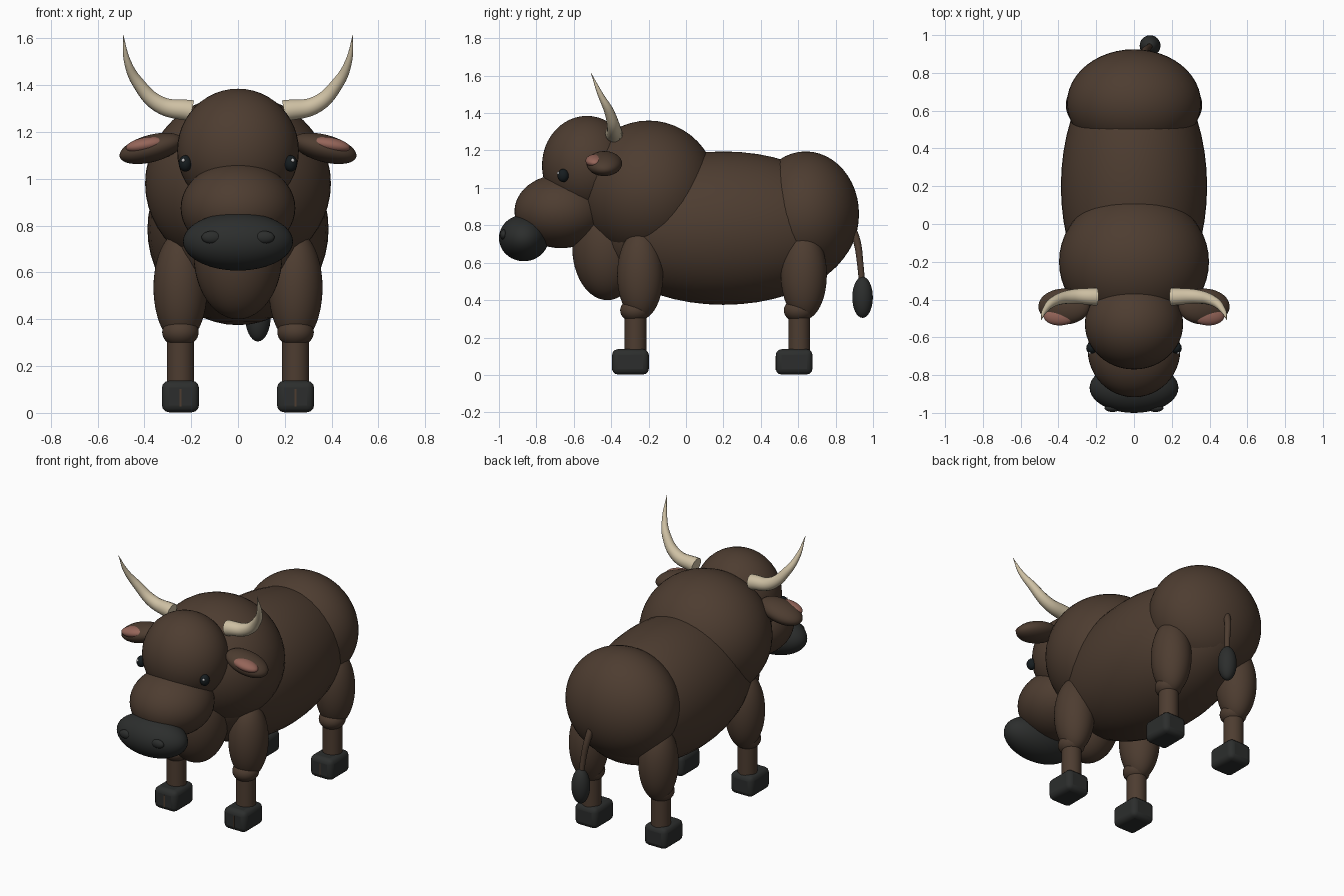
import bpy
from math import radians

if "Cube" in bpy.data.objects:
    bpy.data.objects.remove(bpy.data.objects["Cube"])


def material(name, rgb):
    m = bpy.data.materials.new(name)
    m.diffuse_color = (*rgb, 1)
    m.use_nodes = True
    m.node_tree.nodes["Principled BSDF"].inputs["Base Color"].default_value = m.diffuse_color
    return m


HIDE = material("hide_brown", (0.075, 0.046, 0.030))
DARK = material("dark_grey", (0.025, 0.027, 0.026))
EYE = material("eye_black", (0.008, 0.012, 0.014))
HORN = material("horn_cream", (0.62, 0.53, 0.37))
PINK = material("ear_pink", (0.30, 0.13, 0.10))
WHITE = material("glint_white", (0.9, 0.9, 0.9))


def finish(name, mat):
    ob = bpy.context.object
    ob.name = name
    ob.data.materials.append(mat)
    bpy.ops.object.shade_smooth_by_angle(angle=radians(40))
    return ob


def blob(name, loc, radii, mat=HIDE, tilt=0, seg=48):
    bpy.ops.mesh.primitive_uv_sphere_add(segments=seg, ring_count=seg // 2, location=loc,
                                         rotation=(0, radians(tilt), 0))
    bpy.context.object.scale = radii
    return finish(name, mat)


def box(name, loc, size, mat, bevel=0):
    bpy.ops.mesh.primitive_cube_add(size=1, location=loc)
    bpy.context.object.scale = size
    bpy.ops.object.transform_apply(location=False, rotation=False, scale=True)
    if bevel:
        b = bpy.context.object.modifiers.new("round", "BEVEL")
        b.width, b.segments = bevel, 3
    return finish(name, mat)


def tube(name, pts, mat):
    """Tapered tube through (x, y, z, radius) points."""
    cu = bpy.data.curves.new(name, "CURVE")
    cu.dimensions = "3D"
    cu.bevel_depth = 1
    cu.bevel_resolution = 5
    cu.use_fill_caps = True
    sp = cu.splines.new("BEZIER")
    sp.bezier_points.add(len(pts) - 1)
    for bp, (x, y, z, r) in zip(sp.bezier_points, pts):
        bp.co, bp.radius = (x, y, z), r
        bp.handle_left_type = bp.handle_right_type = "AUTO"
    ob = bpy.data.objects.new(name, cu)
    bpy.context.collection.objects.link(ob)
    cu.materials.append(mat)


# Torso
blob("barrel", (0, 0.20, 0.785), (0.387, 0.70, 0.41))
blob("rump", (0, 0.64, 0.86), (0.355, 0.285, 0.335))
blob("shoulder_hump", (0, -0.20, 0.98), (0.397, 0.37, 0.38))
blob("dewlap", (0, -0.42, 0.68), (0.19, 0.188, 0.28))

# Head
blob("head", (0, -0.53, 1.12), (0.26, 0.24, 0.265))
blob("muzzle", (0, -0.667, 0.875), (0.245, 0.25, 0.197))
blob("nose", (0, -0.867, 0.732), (0.235, 0.133, 0.124), DARK)

for s, side in ((1, "right"), (-1, "left")):
    # Face details
    blob(f"nostril_{side}", (s * 0.113, -0.975, 0.75), (0.043, 0.02, 0.027), DARK, seg=24)
    blob(f"eye_{side}", (s * 0.225, -0.657, 1.066), (0.028, 0.03, 0.035), EYE, seg=24)
    blob(f"eye_glint_{side}", (s * 0.234, -0.682, 1.079), (0.008, 0.008, 0.008), WHITE, seg=12)

    # Ears
    blob(f"ear_{side}", (s * 0.37, -0.437, 1.13), (0.14, 0.095, 0.058), tilt=s * 15)
    blob(f"inner_ear_{side}", (s * 0.395, -0.487, 1.145), (0.085, 0.05, 0.032), PINK, tilt=s * 10)

    # Horns
    path = ((0.197, -0.385, 1.29, 0.047), (0.333, -0.385, 1.317, 0.037),
            (0.427, -0.412, 1.41, 0.026), (0.472, -0.458, 1.50, 0.015),
            (0.491, -0.508, 1.615, 0.001))
    tube(f"horn_{side}", [(s * x, y, z, r) for x, y, z, r in path], HORN)

    # Legs
    for end, y in (("front", -0.245), ("hind", 0.63)):
        tag = f"{end}_{side}"
        x = s * 0.246
        blob(f"upper_leg_{tag}", (x, y, 0.535), (0.115, 0.123, 0.24))
        blob(f"knee_{tag}", (x, y - 0.027, 0.345), (0.078, 0.08, 0.063), seg=32)
        bpy.ops.mesh.primitive_cylinder_add(vertices=32, radius=0.058, depth=0.25,
                                            location=(x, y - 0.025, 0.215))
        finish(f"shin_{tag}", HIDE)
        box(f"hoof_{tag}", (x, y - 0.052, 0.07), (0.158, 0.196, 0.135), DARK, 0.03)
        box(f"hoof_cleft_{tag}", (x, y - 0.141, 0.065), (0.008, 0.02, 0.075), HIDE)

# Tail
tube("tail", [(0.04, 0.87, 0.82, 0.022), (0.055, 0.912, 0.72, 0.02),
              (0.075, 0.932, 0.59, 0.017), (0.085, 0.943, 0.46, 0.016)], HIDE)
blob("tail_tuft", (0.085, 0.944, 0.415), (0.055, 0.055, 0.11), DARK, seg=32)
